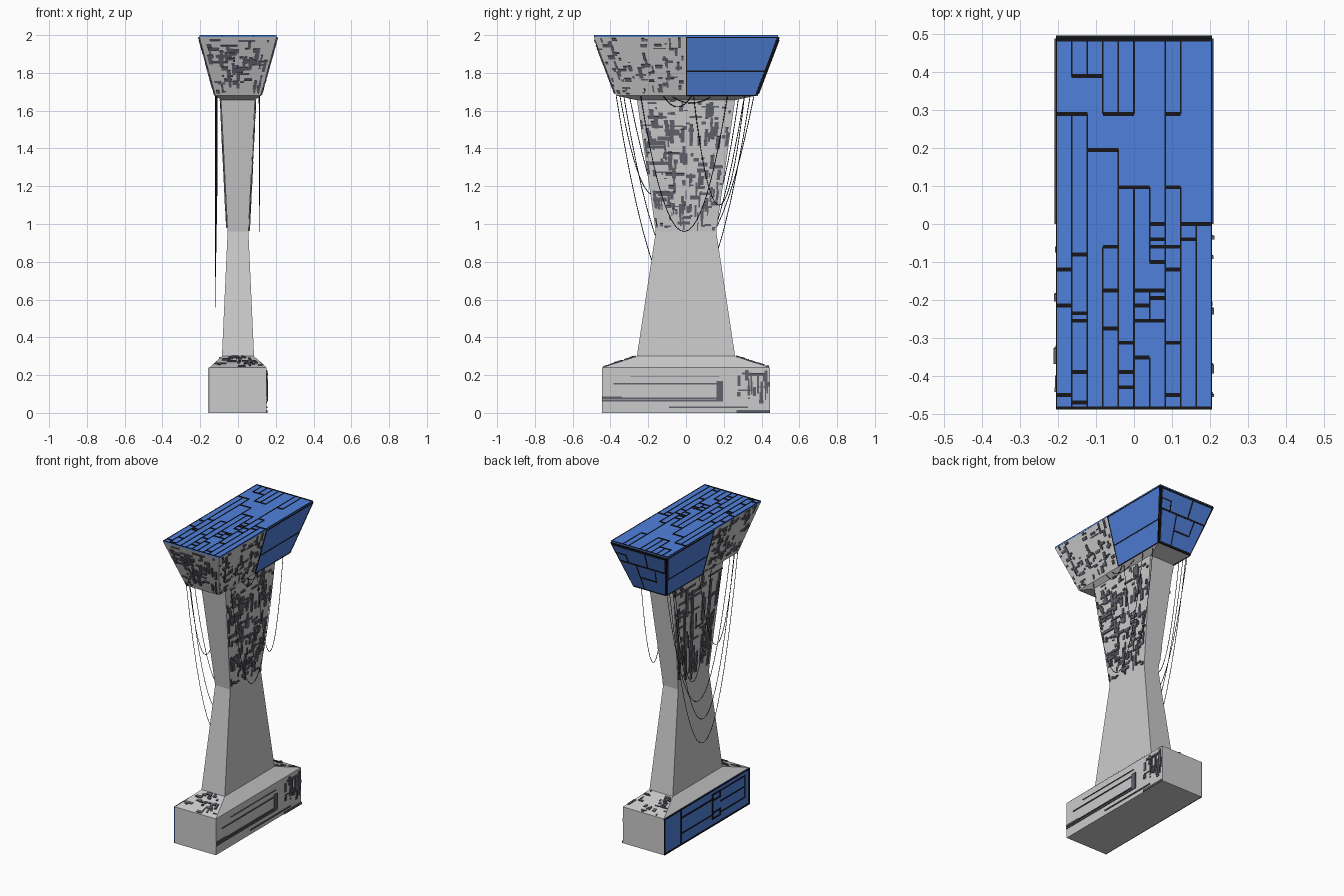
import bpy, bmesh, random
from mathutils import Vector

if "Cube" in bpy.data.objects:
    bpy.data.objects.remove(bpy.data.objects["Cube"])

random.seed(7)


def material(name, rgb):
    m = bpy.data.materials.new(name)
    m.diffuse_color = (*rgb, 1)
    m.use_nodes = True
    m.node_tree.nodes["Principled BSDF"].inputs["Base Color"].default_value = m.diffuse_color
    return m


BLUE = material("panel_blue", (0.08, 0.22, 0.72))
DARK = material("groove_black", (0.008, 0.008, 0.01))
DETAIL = material("detail_grey", (0.12, 0.12, 0.15))


def finish(name, bm, mat=None):
    bmesh.ops.recalc_face_normals(bm, faces=bm.faces)
    me = bpy.data.meshes.new(name)
    bm.to_mesh(me)
    bm.free()
    if mat:
        me.materials.append(mat)
    bpy.context.collection.objects.link(bpy.data.objects.new(name, me))


def loft(name, sections):
    """Solid through rectangular sections (z, half_x, half_y)."""
    bm = bmesh.new()
    rings = [[bm.verts.new((sx * x, sy * y, z))
              for sx, sy in ((-1, -1), (1, -1), (1, 1), (-1, 1))] for z, x, y in sections]
    for a, b in zip(rings, rings[1:]):
        for i in range(4):
            j = (i + 1) % 4
            bm.faces.new((a[i], a[j], b[j], b[i]))
    bm.faces.new(rings[0][::-1])
    bm.faces.new(rings[-1])
    finish(name, bm)


SIDES = {"right": ((1, -1), (1, 1)), "left": ((-1, 1), (-1, -1)),
         "front": ((-1, -1), (1, -1)), "back": ((1, 1), (-1, 1))}


def side(which, low, high):
    """Corners of one sloping face, u to the right seen from outside, v up."""
    (ax, ay), (bx, by) = SIDES[which]
    (z0, x0, y0), (z1, x1, y1) = low, high
    return [Vector(p) for p in ((ax * x0, ay * y0, z0), (bx * x0, by * y0, z0),
                                (bx * x1, by * y1, z1), (ax * x1, ay * y1, z1))]


def plates(name, quad, rects, height, mat):
    """Shallow blocks on a face; rects are (u0, v0, u1, v1), optional own height."""
    a, b, c, d = quad
    n = (b - a).cross(d - a).normalized()
    bm = bmesh.new()
    for r in rects:
        u0, v0, u1, v1 = r[:4]
        h = r[4] if len(r) > 4 else height
        base = [a.lerp(b, u).lerp(d.lerp(c, u), v)
                for u, v in ((u0, v0), (u1, v0), (u1, v1), (u0, v1))]
        lo = [bm.verts.new(p - n * 0.001) for p in base]
        hi = [bm.verts.new(p + n * h) for p in base]
        bm.faces.new(hi)
        bm.faces.new(lo[::-1])
        for i in range(4):
            j = (i + 1) % 4
            bm.faces.new((lo[i], lo[j], hi[j], hi[i]))
    finish(name, bm, mat)


def greebles(name, quad, count, area=(0, 0, 1, 1), long=0.1, upright=0.6):
    """Scattered strips and blocks, sized in model units."""
    w = ((quad[1] - quad[0]).length + (quad[2] - quad[3]).length) / 2
    h = (quad[3] - quad[0]).length
    rects = []
    for _ in range(count):
        s = random.uniform(0.006, 0.022)
        l = random.uniform(0.012, long) * random.uniform(0.4, 1)
        du, dv = (s / w, l / h) if random.random() < upright else (l / w, s / h)
        u = random.uniform(area[0], max(area[0], area[2] - du))
        v = random.uniform(area[1], max(area[1], area[3] - dv))
        rects.append((u, v, min(u + du, area[2]), min(v + dv, area[3]),
                      random.uniform(0.003, 0.008)))
    plates(name, quad, rects, 0.005, DETAIL)


def frame(u0, v0, u1, v1, tu, tv):
    return [(u0, v0, u1, v0 + tv), (u0, v1 - tv, u1, v1),
            (u0, v0, u0 + tu, v1), (u1 - tu, v0, u1, v1)]


# Main bodies: foot, waisted column, flared head
B0, B1, B2 = (0, 0.15, 0.445), (0.24, 0.15, 0.445), (0.30, 0.085, 0.26)
WAIST, NECK = (0.96, 0.055, 0.16), (1.66, 0.09, 0.26)
H0, H1 = (1.68, 0.12, 0.37), (1.99, 0.205, 0.488)
loft("foot_block", [B0, B1, B2])
loft("column", [B2, WAIST, NECK])
loft("head", [(1.655, 0.088, 0.258), H0, H1])

# Top deck: blue plate with a maze of dark seams
z, x, y = H1
top = [Vector(p) for p in ((-x, -y, z), (x, -y, z), (x, y, z), (-x, y, z))]
plates("top_deck", top, [(0, 0, 1, 1)], 0.007, BLUE)
cross = [(1, 3, .39), (0, 2, .29), (3, 5, .29), (7, 8, .29), (2, 4, .195), (4, 6, .097),
         (7, 8, .097), (6, 7, 0), (8, 10, 0), (6, 7, -.04), (8, 9, -.04), (3, 4, -.06),
         (6, 8, -.06), (1, 2, -.08), (6, 7, -.1), (0, 1, -.12), (7, 8, -.12), (3, 4, -.175),
         (5, 7, -.175), (6, 7, -.195), (0, 1, -.215), (5, 6, -.215), (1, 2, -.235),
         (1, 2, -.255), (5, 7, -.255), (3, 4, -.275), (4, 5, -.313), (7, 8, -.313),
         (5, 6, -.352), (1, 2, -.39), (4, 5, -.39), (4, 5, -.43), (0, 1, -.45),
         (7, 8, -.45), (1, 2, -.47)]
along = [(1, .39, .488), (1, -.488, .29), (2, .39, .488), (2, -.488, .29), (3, .29, .488),
         (3, -.488, -.06), (4, .29, .488), (4, -.488, .195), (5, .29, .488), (5, -.488, .097),
         (6, -.1, .097), (6, -.255, -.175), (6, -.488, -.352), (7, -.488, .488),
         (8, .29, .488), (8, -.488, .097), (9, -.488, 0)]
seams = [(a / 10, (p + y - .005) / (2 * y), b / 10, (p + y + .005) / (2 * y)) for a, b, p in cross]
seams += [(k / 10 - .005, (p + y) / (2 * y), k / 10 + .005, (q + y) / (2 * y)) for k, p, q in along]
seams += frame(0, 0, 1, 1, 0.006, 0.007)
plates("top_seams", top, seams, 0.01, DARK)

# Head sides: full blue panel at the back, half panels on both flanks
back = side("back", H0, H1)
plates("back_panel_frame", back, [(0, 0, 1, 1)], 0.009, DARK)
plates("back_panel", back, [(.03, .04, .97, .96)], 0.011, BLUE)
plates("back_panel_seams", back, [
    (.03, .6, .97, .63), (.35, .04, .37, .62), (.6, .6, .62, .96),
    (.35, .3, .75, .33), (.75, .3, .77, .62), (.2, .6, .22, .8), (.03, .79, .22, .81)], 0.013, DARK)
for which, u0, u1 in (("right", .5, 1), ("left", 0, .5)):
    q = side(which, H0, H1)
    plates(which + "_head_panel", q, [(u0, 0, u1, 1)], 0.003, BLUE)
    plates(which + "_head_seams", q,
           [(u0, .41, u1, .43)] + frame(u0, 0, u1, 1, .006, .015), 0.005, DARK)
    greebles(which + "_head_details", q, 75, (.5 - u0, 0, 1.5 - u1 if u0 else 1, 1), 0.08, 0.55)
greebles("front_head_details", side("front", H0, H1), 80, (0.03, .03, .97, .97), 0.1, 0.5)

# Column upper flanks
greebles("right_column_details", side("right", WAIST, NECK), 190, long=0.12)
greebles("left_column_details", side("left", WAIST, NECK), 80, long=0.3, upright=0.85)

# Foot: sloped-end details, right strips, left blue panel
for which in ("front", "back"):
    greebles(which + "_foot_details", side(which, B1, B2), 28, long=0.07, upright=0.4)
foot = side("right", B0, B1)
plates("right_foot_strips", foot, [
    (0, .31, .7, .34), (0, .25, .7, .29), (.07, .63, .7, .655), (.4, .11, .87, .14),
    (.17, .8, .7, .815), (.68, .25, .72, .7), (0, .33, .12, .36), (.8, 0, 1, .06)],
    0.005, DETAIL)
greebles("right_foot_details", foot, 22, (.8, .2, 1, 1), 0.13, 0.8)
foot = side("left", B0, B1)
plates("left_foot_panel", foot, [(0, 0, 1, 1)], 0.003, BLUE)
plates("left_foot_seams", foot, frame(0, 0, 1, 1, .012, .04) + [
    (.19, 0, .2, 1), (.2, .72, .58, .76), (.2, .3, .58, .33), (.56, .33, .57, .76),
    (.66, .55, .95, .58), (.66, .84, .95, .87), (.94, .25, .95, .87), (.66, .25, .95, .28)]
    + frame(.56, .68, .66, .88, .012, .04) + frame(.56, .18, .66, .38, .012, .04), 0.006, DARK)

# Slack cables hung beneath the head: x, start y, end y, lowest z
cables = bpy.data.curves.new("hanging_cables", "CURVE")
cables.dimensions = "3D"
cables.bevel_depth = 0.002
cables.bevel_resolution = 0
for cx, ya, yb, low in [(-.118, -.37, .34, .56), (-.12, -.33, .31, .72), (-.112, -.30, .36, .85),
                        (-.115, -.1, .28, 1.0), (-.11, -.35, .02, 1.15), (.115, -.24, .22, .96),
                        (.112, .04, .31, 1.10), (.115, -.12, .03, 1.62), (.11, -.08, .14, 1.64)]:
    s = cables.splines.new("POLY")
    s.points.add(20)
    for i, p in enumerate(s.points):
        t = i / 20
        p.co = (cx, ya + (yb - ya) * t, 1.68 - (1.68 - low) * 4 * t * (1 - t), 1)
cables.materials.append(DARK)
bpy.context.collection.objects.link(bpy.data.objects.new("hanging_cables", cables))
